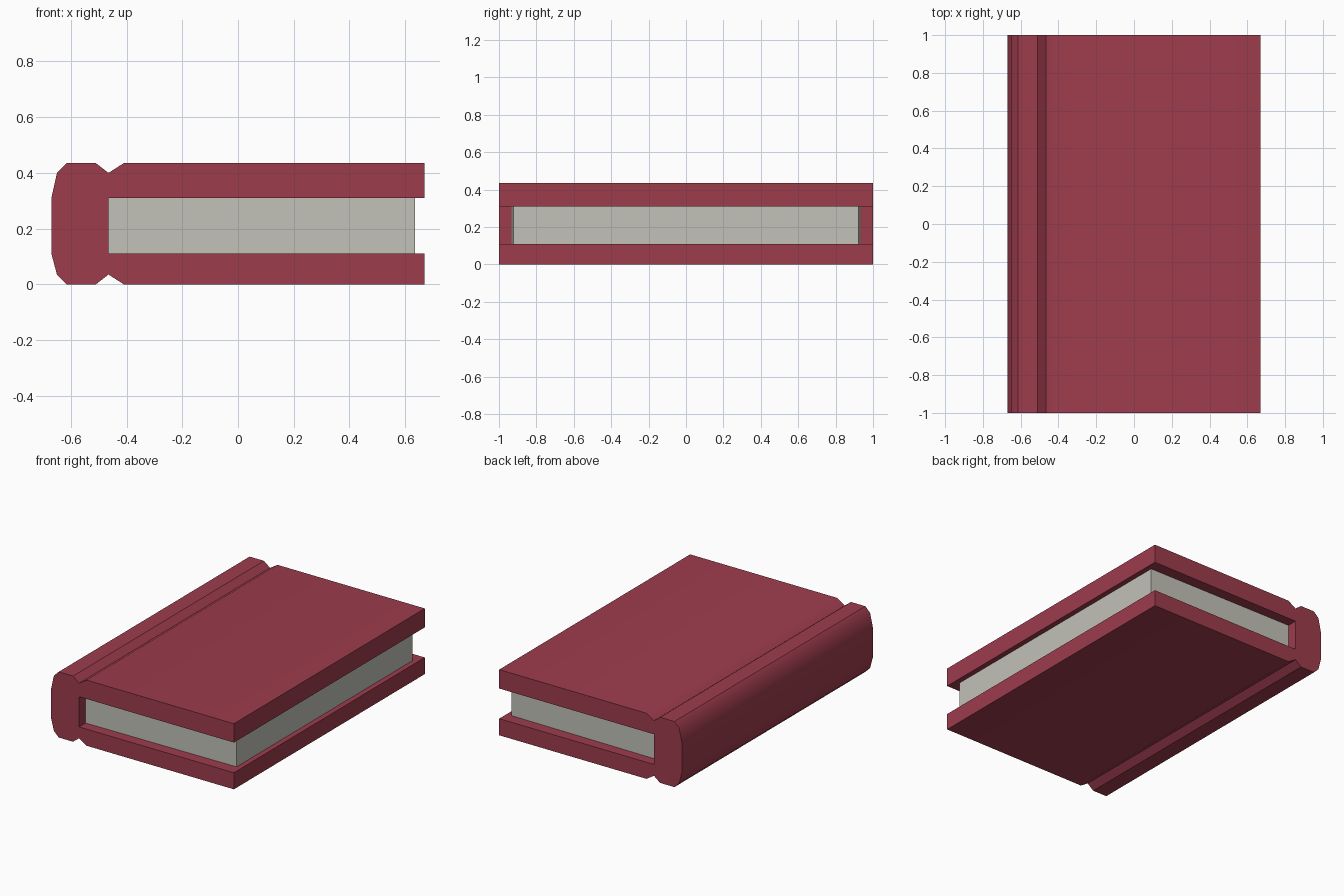
import bpy, bmesh, math

if "Cube" in bpy.data.objects:
    bpy.data.objects.remove(bpy.data.objects["Cube"])


def material(name, rgb):
    m = bpy.data.materials.new(name)
    m.diffuse_color = (*rgb, 1)
    m.use_nodes = True
    m.node_tree.nodes["Principled BSDF"].inputs["Base Color"].default_value = m.diffuse_color
    return m


def make_object(name, bm, mat):
    bmesh.ops.recalc_face_normals(bm, faces=bm.faces)
    mesh = bpy.data.meshes.new(name)
    bm.to_mesh(mesh)
    bm.free()
    mesh.materials.append(mat)
    obj = bpy.data.objects.new(name, mesh)
    bpy.context.collection.objects.link(obj)
    return obj


cover_red = material("cover red", (0.34, 0.045, 0.073))
paper_grey = material("paper grey", (0.54, 0.54, 0.48))

# Cover: front outline extruded along the book's height
outline = [(0.67, 0.435), (-0.41, 0.435), (-0.465, 0.40), (-0.51, 0.435),
           (-0.615, 0.435), (-0.65, 0.40), (-0.67, 0.31),
           (-0.67, 0.11), (-0.65, 0.035), (-0.615, 0), (-0.51, 0),
           (-0.465, 0.035), (-0.41, 0), (0.67, 0),
           (0.67, 0.11), (-0.465, 0.11), (-0.465, 0.31), (0.67, 0.31)]
bm = bmesh.new()
face = bm.faces.new([bm.verts.new((x, -1, z)) for x, z in outline])
new = bmesh.ops.extrude_face_region(bm, geom=[face], use_keep_orig=True)["geom"]
bmesh.ops.translate(bm, vec=(0, 2, 0),
                    verts=[v for v in new if isinstance(v, bmesh.types.BMVert)])
cover = make_object("cover", bm, cover_red)
bpy.context.view_layer.objects.active = cover
cover.select_set(True)
bpy.ops.object.shade_smooth_by_angle(angle=math.radians(35))

# Page block: box that narrows slightly towards the open edge
bm = bmesh.new()
bmesh.ops.create_cube(bm, size=2)
for v in bm.verts:
    at_edge = v.co.x > 0
    v.co = (0.635 if at_edge else -0.465,
            v.co.y * (0.922 if at_edge else 0.932),
            0.21 + 0.1 * v.co.z)
make_object("pages", bm, paper_grey)
